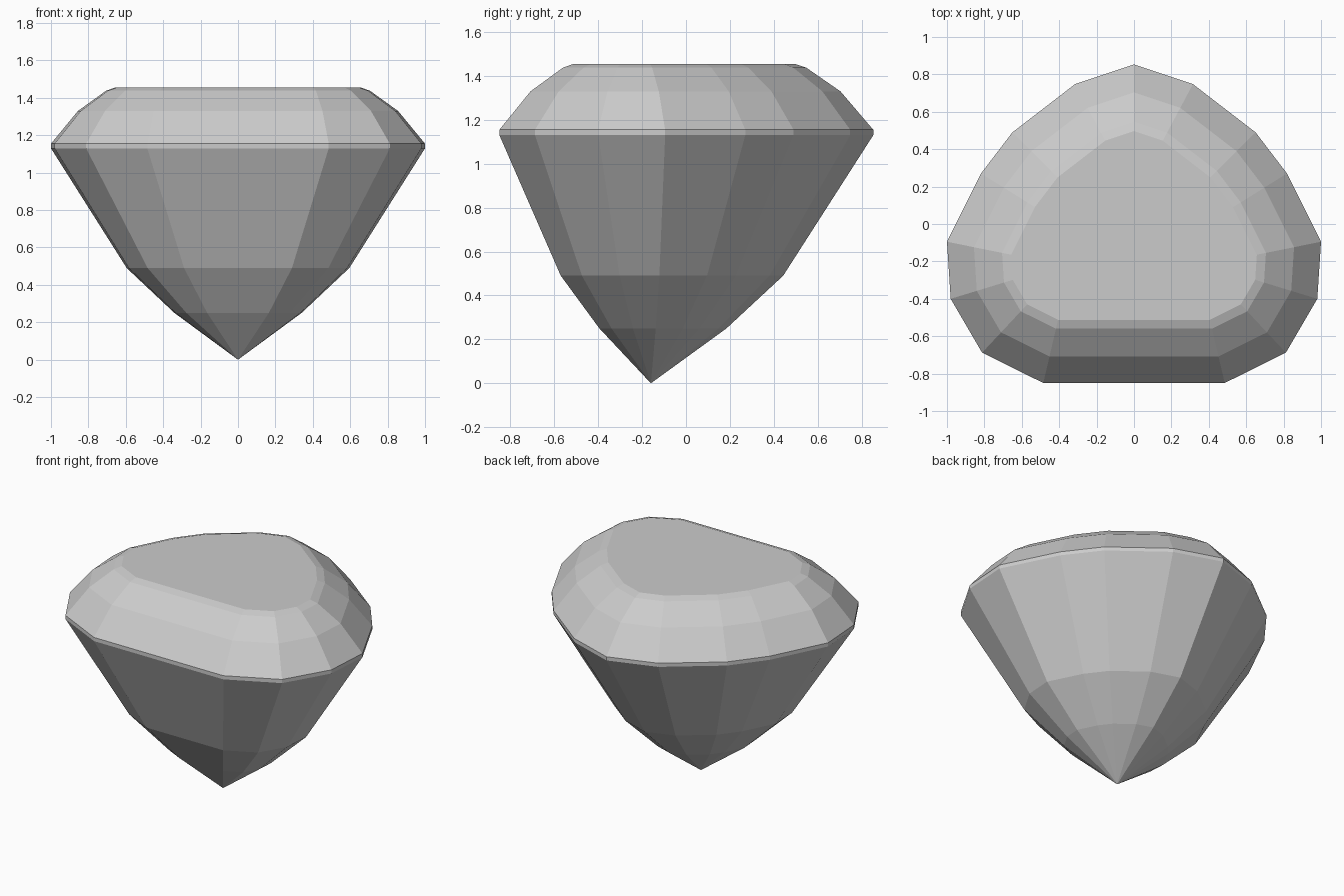
import bpy
import bmesh
from mathutils import Vector

cube = bpy.data.objects.get("Cube")
if cube:
    bpy.data.objects.remove(cube, do_unlink=True)

# Material
stone = bpy.data.materials.new("pale grey stone")
stone.use_nodes = True
colour = (0.6, 0.6, 0.6, 1)
stone.diffuse_color = colour
stone.node_tree.nodes["Principled BSDF"].inputs["Base Color"].default_value = colour

# Girdle outline: left half from back point to front edge, then mirrored
half = [(0, .853), (.315, .748), (.65, .49), (.818, .27), (1, -.095),
        (.98, -.40), (.812, -.688), (.485, -.85)]
outline = [Vector(p) for p in half + [(-x, y) for x, y in half[:0:-1]]]
culet = Vector((0, -.16))


def inset(points, distance):
    """Move every edge of a clockwise outline inward by the same distance."""
    result = []
    for i, p in enumerate(points):
        a = (p - points[i - 1]).normalized()
        b = (points[(i + 1) % len(points)] - p).normalized()
        na, nb = Vector((a.y, -a.x)), Vector((b.y, -b.x))
        result.append(p + (na + nb) * distance / (1 + na.dot(nb)))
    return result


def shrink(points, factor):
    """Scale the outline towards the culet."""
    return [culet + (p - culet) * factor for p in points]


# Rings from pavilion to table
rings = [(shrink(outline, .34), .25), (shrink(outline, .595), .49),
         (outline, 1.13), (outline, 1.155),
         (inset(outline, .142), 1.33), (inset(outline, .29), 1.438),
         (inset(outline, .338), 1.455)]

bm = bmesh.new()
tip = bm.verts.new((*culet, 0))
loops = [[bm.verts.new((*p, z)) for p in ring] for ring, z in rings]
count = len(outline)
for i in range(count):
    j = (i + 1) % count
    bm.faces.new((tip, loops[0][i], loops[0][j]))
    for low, high in zip(loops, loops[1:]):
        bm.faces.new((low[i], low[j], high[j], high[i]))
bm.faces.new(loops[-1])
bmesh.ops.recalc_face_normals(bm, faces=bm.faces)

# Faceted gem, flat shaded
mesh = bpy.data.meshes.new("cut_gem")
bm.to_mesh(mesh)
bm.free()
mesh.materials.append(stone)
bpy.context.collection.objects.link(bpy.data.objects.new("cut_gem", mesh))
